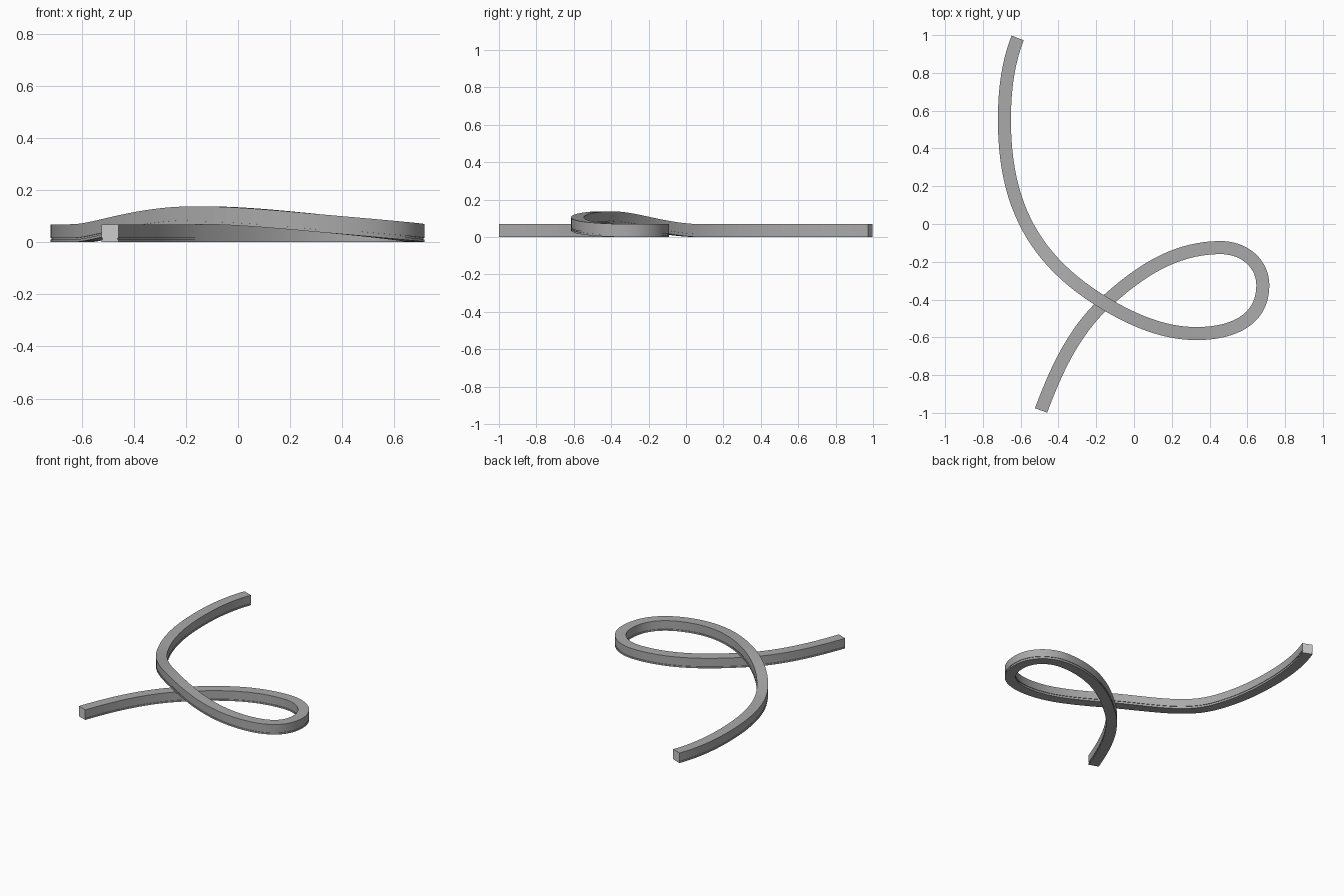
import bpy, bmesh
from mathutils import Vector

if "Cube" in bpy.data.objects:
    bpy.data.objects.remove(bpy.data.objects["Cube"])

W = 0.069      # side of the square section
STEPS = 24     # samples per span

# Plan of the path: x, y, tangent x, tangent y, handle factor to next knot
KNOTS = [
    (-0.616, 0.985, -0.36, -0.93, 0.34),
    (-0.686, 0.550, 0.00, -1.00, 0.40),
    (-0.148, -0.424, 0.86, -0.51, 0.34),
    (0.330, -0.580, 1.00, 0.00, 0.43),
    (0.682, -0.325, 0.00, 1.00, 0.40),
    (0.460, -0.125, -1.00, 0.00, 0.36),
    (-0.148, -0.412, -0.74, -0.67, 0.34),
    (-0.492, -0.987, -0.35, -0.94, 0.34),
]

# Section: square with a shallow groove low on both sides (across, up)
H, G = W / 2, W / 2 - 0.004
RIGHT = [(H, 0), (H, 0.010), (G, 0.010), (G, 0.016), (H, 0.016), (H, W)]
SECTION = RIGHT + [(-m, h) for m, h in reversed(RIGHT)]


def smooth(t):
    t = min(max(t, 0), 1)
    return t * t * (3 - 2 * t)


def height(s):
    # climbs to clear the lower strand at knot 2, then sinks round the loop
    if s < 2:
        return W * smooth((s - 1.4) / 0.6)
    return W * (1 - smooth((s - 2) / 2.1))


def sample(s):
    i = min(int(s), len(KNOTS) - 2)
    t = s - i
    a, b = KNOTS[i], KNOTS[i + 1]
    p0, p3 = Vector(a[:2]), Vector(b[:2])
    k = (p3 - p0).length * a[4]
    p1 = p0 + Vector(a[2:4]).normalized() * k
    p2 = p3 - Vector(b[2:4]).normalized() * k
    u = 1 - t
    pos = p0 * u**3 + p1 * 3 * u * u * t + p2 * 3 * u * t * t + p3 * t**3
    tan = (p1 - p0) * u * u + (p2 - p1) * 2 * u * t + (p3 - p2) * t * t
    return pos, tan.normalized()


def grey(name, v):
    mat = bpy.data.materials.new(name)
    mat.diffuse_color = (v, v, v, 1)
    mat.use_nodes = True
    mat.node_tree.nodes["Principled BSDF"].inputs["Base Color"].default_value = mat.diffuse_color
    return mat


# Grooved beam swept along the path, kept upright
bm = bmesh.new()
rings = []
for j in range((len(KNOTS) - 1) * STEPS + 1):
    s = j / STEPS
    pos, tan = sample(s)
    side = Vector((-tan.y, tan.x))
    z = height(s)
    rings.append([bm.verts.new((*(pos + side * m), z + h)) for m, h in SECTION])
n = len(SECTION)
for r, q in zip(rings, rings[1:]):
    for k in range(n):
        bm.faces.new((r[k], r[(k + 1) % n], q[(k + 1) % n], q[k]))
# Lighter end caps
for ring in (rings[0], rings[-1]):
    bm.faces.new(ring).material_index = 1
bmesh.ops.recalc_face_normals(bm, faces=bm.faces)

mesh = bpy.data.meshes.new("looped_beam")
bm.to_mesh(mesh)
bm.free()
mesh.materials.append(grey("dark_grey", 0.4))
mesh.materials.append(grey("light_grey", 0.6))
beam = bpy.data.objects.new("looped_beam", mesh)
bpy.context.collection.objects.link(beam)
bpy.context.view_layer.objects.active = beam
beam.select_set(True)
bpy.ops.object.shade_smooth_by_angle(angle=0.6)
